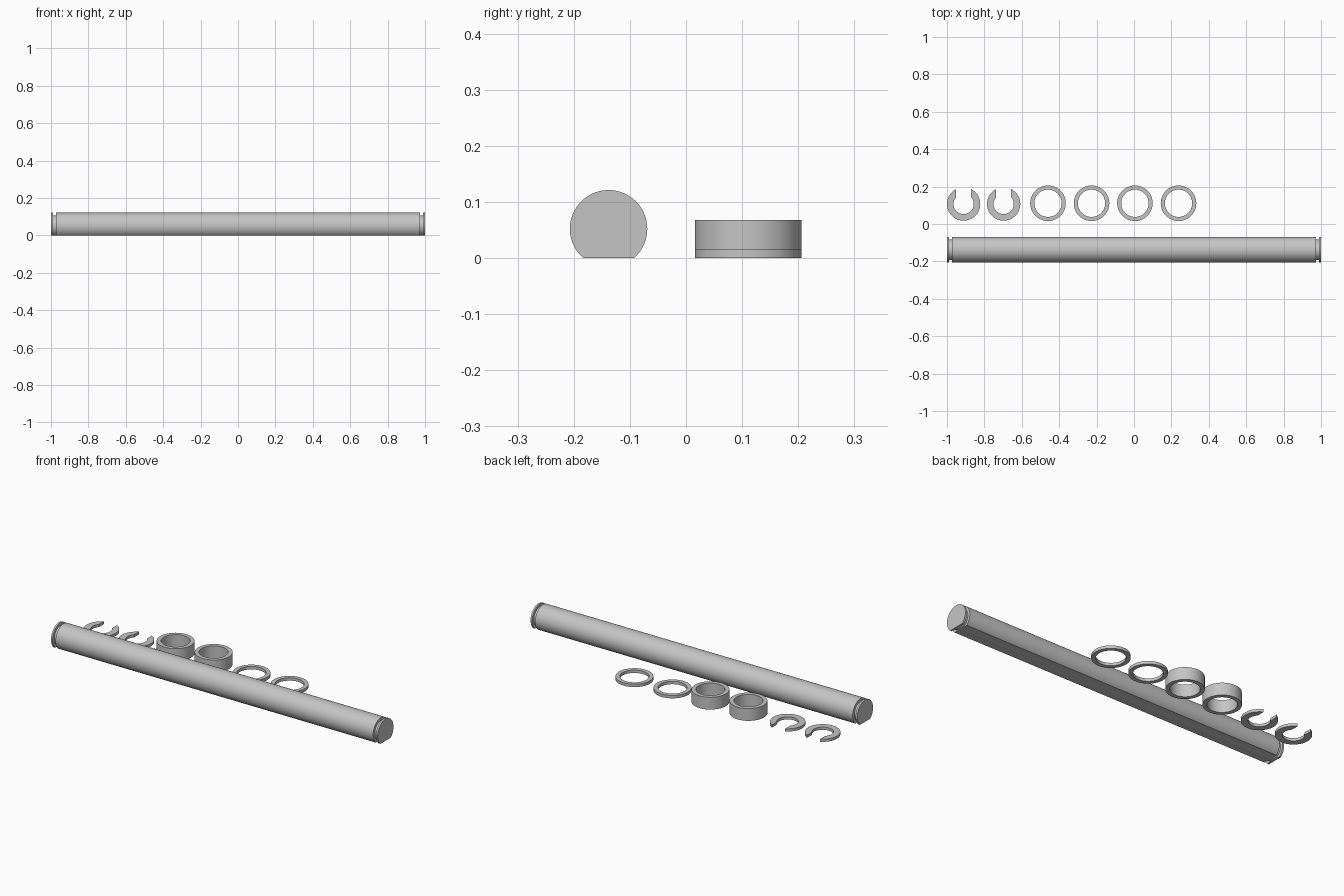
import bpy, bmesh
from math import asin, cos, sin, tau, radians

cube = bpy.data.objects.get("Cube")
if cube:
    bpy.data.objects.remove(cube, do_unlink=True)

GREY = (0.56, 0.56, 0.56, 1.0)
steel = bpy.data.materials.new("plain grey")
steel.use_nodes = True
steel.diffuse_color = GREY
steel.node_tree.nodes["Principled BSDF"].inputs["Base Color"].default_value = GREY


def finish(name, bm, location):
    """Turn a bmesh into a smooth shaded object with sharp edges kept."""
    bmesh.ops.recalc_face_normals(bm, faces=bm.faces)
    mesh = bpy.data.meshes.new(name)
    bm.to_mesh(mesh)
    bm.free()
    mesh.materials.append(steel)
    obj = bpy.data.objects.new(name, mesh)
    obj.location = location
    bpy.context.collection.objects.link(obj)
    bpy.ops.object.select_all(action="DESELECT")
    obj.select_set(True)
    bpy.context.view_layer.objects.active = obj
    bpy.ops.object.shade_smooth_by_angle(angle=radians(30))


def band(name, x, y, inner, outer, height, gap=0.0, steps=72):
    """Flat-ended ring; a gap half-width opens it towards the back."""
    bm = bmesh.new()
    columns = []
    for i in range(steps + (1 if gap else 0)):
        column = []
        for r, z in ((inner, 0), (outer, 0), (outer, height), (inner, height)):
            start = asin(gap / r)
            a = start + (tau - 2 * start) * i / steps
            column.append(bm.verts.new((r * sin(a), r * cos(a), z)))
        columns.append(column)
    pairs = list(zip(columns, columns[1:]))
    if gap:
        bm.faces.new(columns[0])
        bm.faces.new(columns[-1])
    else:
        pairs.append((columns[-1], columns[0]))
    for a, b in pairs:
        for k in range(4):
            n = (k + 1) % 4
            bm.faces.new((a[k], a[n], b[n], b[k]))
    finish(name, bm, (x, y, 0))


def shaft(radius, groove, centre_y, centre_z, steps=96):
    """Turned rod with a groove near each end and a flat cut underneath."""
    half = [(0.972, radius), (0.972, groove), (0.99, groove),
            (0.99, radius), (1.0, radius)]
    profile = [(-x, r) for x, r in reversed(half)] + half
    bm = bmesh.new()
    loops = [[bm.verts.new((x, r * cos(tau * i / steps), r * sin(tau * i / steps)))
              for i in range(steps)] for x, r in profile]
    for a, b in zip(loops, loops[1:]):
        for i in range(steps):
            n = (i + 1) % steps
            bm.faces.new((a[i], a[n], b[n], b[i]))
    bm.faces.new(loops[0])
    bm.faces.new(loops[-1])
    cut = bmesh.ops.bisect_plane(
        bm, geom=bm.verts[:] + bm.edges[:] + bm.faces[:],
        plane_co=(0, 0, -centre_z), plane_no=(0, 0, 1), clear_inner=True)
    rim = [e for e in cut["geom_cut"] if isinstance(e, bmesh.types.BMEdge)]
    bmesh.ops.edgeloop_fill(bm, edges=rim)
    finish("shaft", bm, (0, centre_y, centre_z))


shaft(0.069, 0.054, -0.138, 0.052)

# Retaining clips, spacer sleeves and washers in a row behind the shaft
for i, x in enumerate((-0.911, -0.697)):
    band(f"retaining_clip_{i + 1}", x, 0.107, 0.054, 0.089, 0.015, gap=0.04)
for i, x in enumerate((-0.46, -0.227)):
    band(f"spacer_sleeve_{i + 1}", x, 0.111, 0.073, 0.095, 0.068)
for i, x in enumerate((0.005, 0.238)):
    band(f"washer_{i + 1}", x, 0.111, 0.073, 0.095, 0.016)
